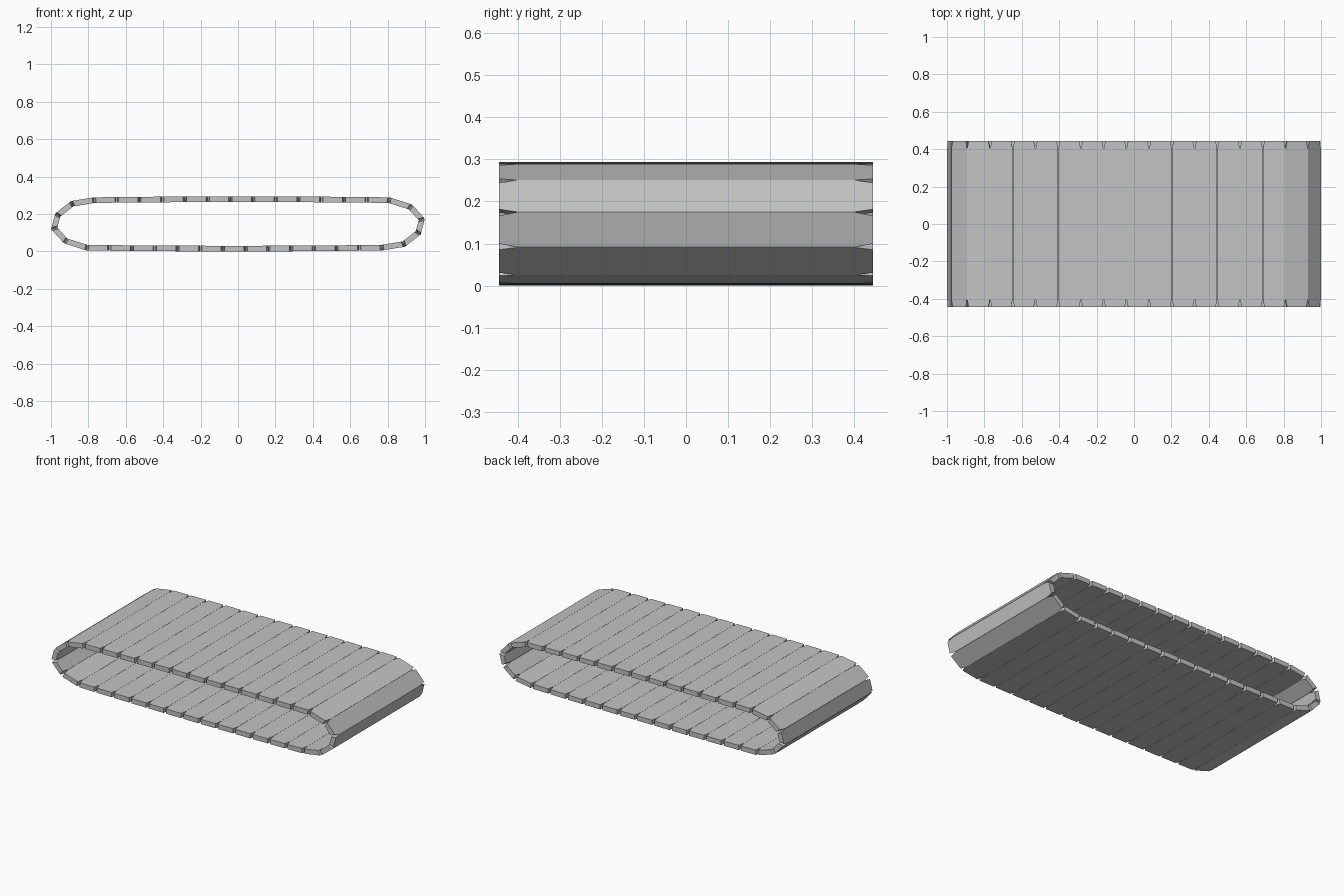
import bpy
import bmesh
from mathutils import Vector

cube = bpy.data.objects.get("Cube")
if cube:
    bpy.data.objects.remove(cube, do_unlink=True)

HALF_WIDTH = 0.444    # belt half width
NOTCH_DEPTH = 0.042   # length of the tapered slat tips
TIP_INSET = 0.009     # how far the tips pull back from each joint
THICKNESS = 0.03
MID_Z = 0.147
RUN = 13              # slats in each straight run

steel = bpy.data.materials.new("grey_steel")
steel.use_nodes = True
color = (0.55, 0.55, 0.55, 1)
steel.diffuse_color = color
steel.node_tree.nodes["Principled BSDF"].inputs["Base Color"].default_value = color

# Joint path: rounded right end, then the slightly bowed lower run
right_end = [(0.81, 0.142), (0.93, 0.104), (0.999, 0.028),
             (0.977, -0.056), (0.893, -0.122), (0.77, -0.142)]
half = [Vector((x, 0, z)) for x, z in right_end]
for i in range(1, RUN):
    t = i / RUN
    half.append(Vector((0.77 - t * 1.58, 0, -0.142 - 0.02 * t * (1 - t))))
# The other half is the same path turned half a turn
joints = half + [-p for p in half]
count = len(joints)


def outward(a, b):
    d = (b - a).normalized()
    return Vector((-d.z, 0, d.x))


def inner_joint(i):
    """Mitred point on the inside of the belt below joint i."""
    n1 = outward(joints[i - 1], joints[i])
    n2 = outward(joints[i], joints[(i + 1) % count])
    return joints[i] - (n1 + n2) * THICKNESS / (1 + n1.dot(n2))


def plan_outline(a, b):
    """Eight-sided slat outline between two joints, narrowed at both tips."""
    d = (b - a).normalized()
    shoulder = HALF_WIDTH - NOTCH_DEPTH
    side = [(-HALF_WIDTH, TIP_INSET), (-shoulder, 0.0005),
            (shoulder, 0.0005), (HALF_WIDTH, TIP_INSET)]
    start = [a + d * inset + Vector((0, y, 0)) for y, inset in side]
    end = [b - d * inset + Vector((0, y, 0)) for y, inset in reversed(side)]
    return start + end


def make_slat(i):
    j = (i + 1) % count
    bm = bmesh.new()
    outer = [bm.verts.new(p) for p in plan_outline(joints[i], joints[j])]
    inner = [bm.verts.new(p) for p in plan_outline(inner_joint(i), inner_joint(j))]
    bm.faces.new(outer)
    bm.faces.new(inner[::-1])
    for k in range(len(outer)):
        m = (k + 1) % len(outer)
        bm.faces.new((outer[m], outer[k], inner[k], inner[m]))
    bmesh.ops.recalc_face_normals(bm, faces=bm.faces)
    mesh = bpy.data.meshes.new(f"belt_slat_{i + 1}")
    bm.to_mesh(mesh)
    bm.free()
    mesh.materials.append(steel)
    slat = bpy.data.objects.new(mesh.name, mesh)
    slat.location.z = MID_Z
    bpy.context.collection.objects.link(slat)


# Closed belt of slats
for i in range(count):
    make_slat(i)
